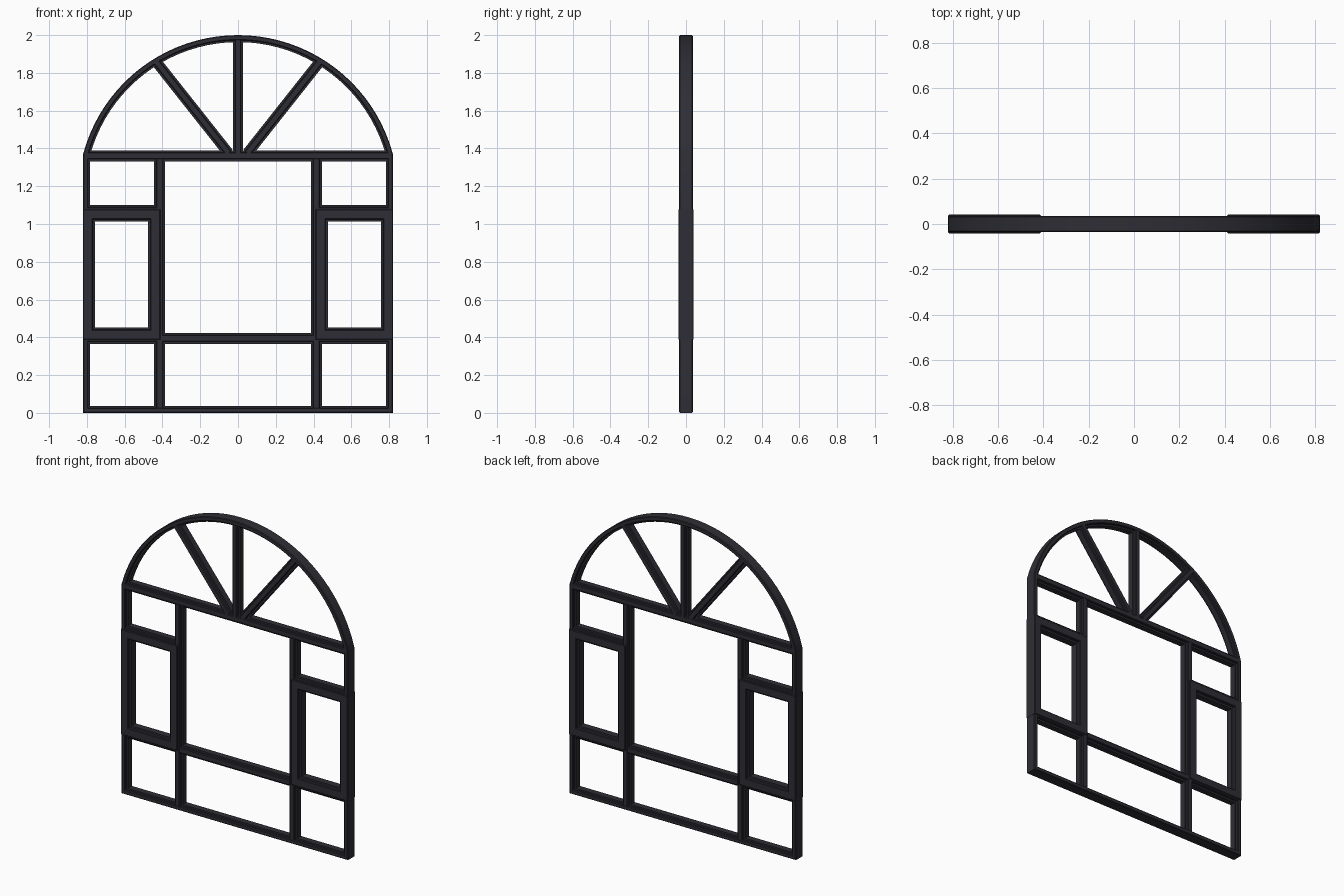
import bpy, bmesh, math
from mathutils import Vector

if "Cube" in bpy.data.objects:
    bpy.data.objects.remove(bpy.data.objects["Cube"])

frame_mat = bpy.data.materials.new("charcoal frame")
frame_mat.diffuse_color = (0.027, 0.027, 0.035, 1)
frame_mat.use_nodes = True
frame_mat.node_tree.nodes["Principled BSDF"].inputs["Base Color"].default_value = frame_mat.diffuse_color

D = 0.036      # half depth of the fixed frame
SD = 0.041     # half depth of the opening sashes
W = 0.058      # width of mullions and transoms


def sweep(name, path, profile, closed=False):
    """Sweep a (sideways, depth) profile along an x-z path with mitred corners."""
    pts = [Vector(p) for p in path]
    n = len(pts)
    bm = bmesh.new()
    rings = []
    for i, p in enumerate(pts):
        a = (p - pts[i - 1]) if (closed or i > 0) else (pts[1] - p)
        b = (pts[(i + 1) % n] - p) if (closed or i < n - 1) else a
        na = Vector((-a.y, a.x)).normalized()
        nb = Vector((-b.y, b.x)).normalized()
        m = (na + nb) / (1 + na.dot(nb))
        rings.append([bm.verts.new((p.x + m.x * u, y, p.y + m.y * u)) for u, y in profile])
    k = len(profile)
    for i in range(n if closed else n - 1):
        r, s = rings[i], rings[(i + 1) % n]
        for j in range(k):
            bm.faces.new((r[j], r[(j + 1) % k], s[(j + 1) % k], s[j]))
    if not closed:
        bm.faces.new(rings[0])
        bm.faces.new(rings[-1])
    bmesh.ops.recalc_face_normals(bm, faces=bm.faces)
    me = bpy.data.meshes.new(name)
    bm.to_mesh(me)
    bm.free()
    me.materials.append(frame_mat)
    ob = bpy.data.objects.new(name, me)
    bpy.context.collection.objects.link(ob)
    bpy.ops.object.select_all(action='DESELECT')
    ob.select_set(True)
    bpy.context.view_layer.objects.active = ob
    bpy.ops.object.shade_smooth_by_angle(angle=math.radians(25))
    return ob


def edge_profile(w, d, lip, lip_d):
    """Flat outside, stepped glazing lip on the inside."""
    c = 0.004
    half = [(0, d - c), (c, d), (w - lip - c, d), (w - lip, d - c), (w - lip, lip_d), (w, lip_d)]
    return half + [(u, -y) for u, y in reversed(half)]


def bar_profile(w, d, lip=0.011, lip_d=0.02):
    """Stepped glazing lip on both sides."""
    h, c = w / 2, 0.004
    q = [(h, lip_d), (h - lip, lip_d), (h - lip, d - c), (h - lip - c, d)]
    top = q + [(-u, y) for u, y in reversed(q)]
    return top + [(-u, -y) for u, y in top]


# Outer frame: jambs, bottom rail and segmental arch in one loop
hw, spring, top = 0.82, 1.37, 2.0
rise = top - spring
R = (hw * hw + rise * rise) / (2 * rise)
cz = top - R
a0 = math.atan2(spring - cz, hw)
N = 40
arch = []
for i in range(N + 1):
    a = a0 + (math.pi - 2 * a0) * i / N
    arch.append((R * math.cos(a), cz + R * math.sin(a)))
sweep("outer_frame", [(-hw, 0), (hw, 0)] + arch, edge_profile(0.037, D, 0.01, 0.02), True)

bar = bar_profile(W, D)

# Head rail below the arch
sweep("head_rail", [(-0.8, 1.361), (0.8, 1.361)], bar)

# Fanlight spokes
sweep("middle_spoke", [(0, 1.375), (0, 1.975)], bar_profile(0.054, D))
for s, side in ((-1, "left"), (1, "right")):
    sweep(side + "_spoke", [(s * 0.05, 1.375), (s * 0.437, 1.864)], bar_profile(0.056, D))

# Centre transom
sweep("middle_transom", [(-0.4, 0.395), (0.4, 0.395)], bar)

# Mullions, side transoms and sashes
for s, side in ((-1, "left"), (1, "right")):
    sweep(side + "_mullion", [(s * 0.415, 0.025), (s * 0.415, 1.345)], bar)
    for z, level in ((0.395, "lower"), (1.071, "upper")):
        sweep(f"{side}_{level}_transom", [(s * 0.8, z), (s * 0.43, z)], bar)
    x0, x1 = sorted((s * 0.821, s * 0.411))
    sweep(side + "_sash", [(x0, 0.388), (x1, 0.388), (x1, 1.078), (x0, 1.078)],
          edge_profile(0.065, SD, 0.012, 0.022), True)
